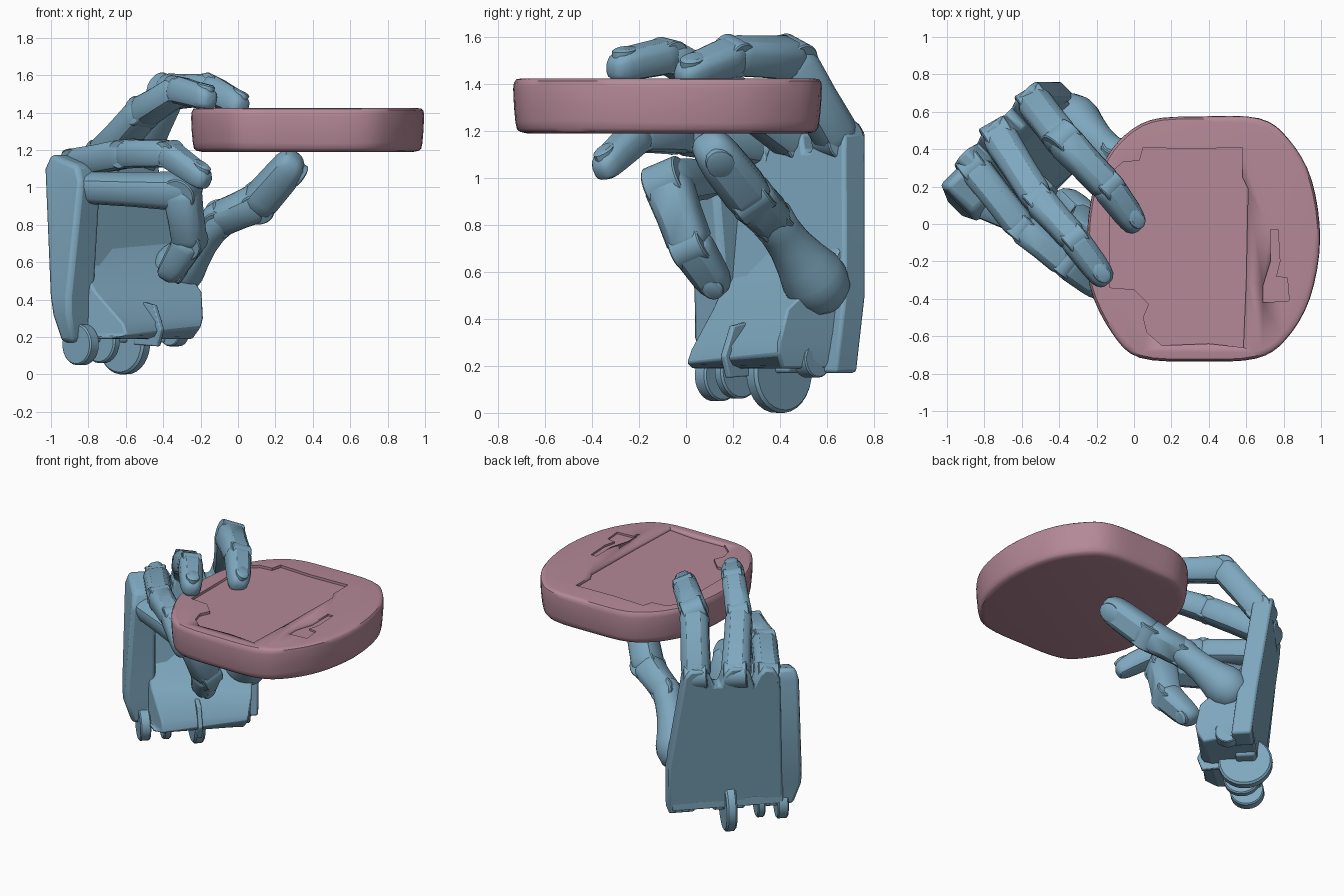
import bpy, bmesh, math
from mathutils import Vector

if "Cube" in bpy.data.objects:
    bpy.data.objects.remove(bpy.data.objects["Cube"])

def material(name, rgb):
    m = bpy.data.materials.new(name)
    m.diffuse_color = (*rgb, 1)
    m.use_nodes = True
    m.node_tree.nodes["Principled BSDF"].inputs["Base Color"].default_value = m.diffuse_color
    return m

BLUE = material("hand_blue", (0.21, 0.39, 0.52))
PINK = material("slab_pink", (0.46, 0.25, 0.31))
R2 = math.sqrt(0.5)
Z = Vector((0, 0, 1))
U = Vector((R2, R2, 0))      # across the palm, little finger to index
V = Vector((R2, -R2, 0))     # out of the palm

def P(u, v, z):
    return U * u + V * v + Z * z

def loft(name, rings, mat=BLUE, bevel=0, angle=32):
    """Skin a list of equal-length rings and cap both ends."""
    bm = bmesh.new()
    vs = [[bm.verts.new(p) for p in r] for r in rings]
    n = len(vs[0])
    for a, b in zip(vs, vs[1:]):
        for i in range(n):
            bm.faces.new((a[i], a[(i + 1) % n], b[(i + 1) % n], b[i]))
    bm.faces.new(vs[0][::-1])
    bm.faces.new(vs[-1])
    bmesh.ops.recalc_face_normals(bm, faces=bm.faces)
    me = bpy.data.meshes.new(name)
    bm.to_mesh(me)
    bm.free()
    ob = bpy.data.objects.new(name, me)
    bpy.context.collection.objects.link(ob)
    me.materials.append(mat)
    if bevel:
        b = ob.modifiers.new("bevel", 'BEVEL')
        b.width, b.segments, b.limit_method = bevel, 2, 'ANGLE'
    bpy.ops.object.select_all(action='DESELECT')
    ob.select_set(True)
    bpy.context.view_layer.objects.active = ob
    bpy.ops.object.shade_smooth_by_angle(angle=math.radians(angle))
    return ob

def section(c, s, n, w, h):
    """Chamfered rectangular finger section, rounded on the corners."""
    k = [(.5, -.24), (.5, .2), (.42, .38), (.25, .5), (-.25, .5), (-.42, .38),
         (-.5, .2), (-.5, -.24), (-.4, -.42), (-.22, -.5), (.22, -.5), (.4, -.42)]
    return [c + s * (x * w) + n * (y * h) for x, y in k]

def disc(name, c, axis, r, length, seg=28):
    axis = axis.normalized()
    a = axis.orthogonal().normalized()
    b = axis.cross(a)
    ring = lambda o, q: [c + axis * o + (a * math.cos(t) + b * math.sin(t)) * q
                         for t in (2 * math.pi * i / seg for i in range(seg))]
    h = length / 2
    return loft(name, [ring(-h, r * .93), ring(-h + r * .07, r), ring(h - r * .07, r), ring(h, r * .93)])

def link(name, a, b, s, n, w0, w1, tip=False):
    d = b - a
    if tip:
        prof = [(-.12, .72, -.03), (0, .95, 0), (.12, 1, 0), (.6, 1, 0), (.78, .95, -.02),
                (.9, .83, -.04), (.97, .62, -.07), (1, .35, -.09)]
    else:
        prof = [(-.1, .7, 0), (-.02, .86, 0), (.08, 1, 0), (.5, .97, 0), (.9, 1, 0), (1.02, .86, 0), (1.1, .68, 0)]
    rings = []
    for t, k, drop in prof:
        w = (w0 + (w1 - w0) * max(0, min(1, t))) * k
        rings.append(section(a + d * t + n * (drop * w0), s, n, w, w * .95))
    loft(name, rings)
    if tip:   # finger nail
        c = a + d * .74 + n * (w1 * .43)
        e = d.normalized()
        pts = lambda q, o: [c + n * o + s * (math.cos(t) * w1 * .33 * q) + e * (math.sin(t) * d.length * .2 * q)
                            for t in (i * math.pi / 8 for i in range(16))]
        loft(name + "_nail", [pts(1, -.02), pts(1, .006), pts(.75, .014)])

def finger(name, pts, widths, first=0):
    p = [Vector(q) for q in pts]
    d1, d2 = (p[2] - p[1]).normalized(), (p[3] - p[2]).normalized()
    axis = d1.cross(d2).normalized()
    for i in range(first, 3):
        d = (p[i + 1] - p[i]).normalized()
        s = (axis - d * axis.dot(d)).normalized()
        n = s.cross(d)
        if n.dot(d1 - d2) < 0:
            n = -n
        w = widths[i]
        link(f"{name}_link_{i + 1}", p[i], p[i + 1], s, n, w, widths[i + 1], tip=(i == 2))
        disc(f"{name}_joint_{i + 1}", p[i], s, w * .47, w * .8)

# Four fingers: base, middle joint, end joint, tip
finger("index", [P(.08, -.83, 1.17), (-.38, .45, 1.51), (-.14, .20, 1.52), (.03, -.03, 1.43)], [.19, .185, .165, .135])
finger("middle", [P(-.18, -.84, 1.16), (-.51, .13, 1.40), (-.32, -.08, 1.52), (-.14, -.32, 1.47)], [.19, .17, .155, .135])
finger("ring", [P(-.39, -.82, 1.13), (-.60, -.02, 1.18), (-.37, -.21, 1.18), (-.16, -.37, 1.03)], [.17, .165, .15, .125])
finger("little", [P(-.50, -.68, 1.0), (-.30, -.08, .98), (-.26, .02, .71), (-.38, .15, .51)], [.16, .2, .18, .14])

# Thumb: flared ball base, then two jointed links
thumb = [(-.33, .56, .55), (-.10, .36, .83), (.11, .27, .92), (.32, .08, 1.16)]
finger("thumb", thumb, [.2, .18, .2, .18], first=1)
a, b = Vector(thumb[0]), Vector(thumb[1])
d = (b - a).normalized()
s = d.cross(Z).normalized()
n = s.cross(d)
prof = [(-.13, .03), (-.11, .08), (-.07, .12), (0, .14), (.06, .137), (.14, .115), (.24, .095), (.33, .09), (.41, .097), (.47, .08), (.49, .03)]
loft("thumb_base", [[a + d * t + (s * math.cos(i * math.pi / 12) + n * math.sin(i * math.pi / 12)) * r
                     for i in range(24)] for t, r in prof])

# Back plate of the palm, leaning back, with scalloped knuckle edge
top = [(.18, 1.10), (.17, 1.19), (.13, 1.235), (.05, 1.235), (0, 1.19), (-.03, 1.11), (-.07, 1.11),
       (-.09, 1.19), (-.14, 1.235), (-.22, 1.235), (-.26, 1.19), (-.29, 1.10), (-.32, 1.17), (-.36, 1.21), (-.42, 1.2), (-.46, 1.13)]
plate = [(.25, .17), (.26, .5)] + top + [(-.5, .17), (-.38, .17), (-.37, .24), (-.26, .24), (-.25, .17),
                                         (-.04, .17), (-.03, .23), (.07, .23), (.08, .17)]
lean = lambda z: -.785 - .13 * (z - .2)
loft("palm_plate", [[P(u, lean(z) + v, z) for u, z in plate] for v in (0, .13)], bevel=.015)

# Metacarpal of the little finger, thicker and turned inwards
def quad(z, u0, u1, v0, v1, dz=0):
    return [P(u0, v0, z), P(u1, v0, z), P(u1, v1, z - dz), P(u0, v1, z - dz)]
loft("little_metacarpal", [quad(.17, -.57, -.44, -.77, -.68), quad(.32, -.62, -.42, -.79, -.66),
                           quad(.42, -.62, -.42, -.81, -.66), quad(1.1, -.59, -.43, -.88, -.60, .08),
                           quad(1.18, -.57, -.45, -.85, -.65, .06)], bevel=.025)

# Heel of the palm: wedge tapering up into the plate
heel = [(.19, .19, -.47, -.50, .12, -.46), (.21, .25, -.42, -.42, .14, -.42), (.27, .30, -.42, -.45, .15, -.41),
        (.44, .44, -.46, -.62, .17, -.44), (.58, .60, -.47, -.72, .21, -.64), (.72, .75, -.48, -.76, .2, -.76)]
loft("palm_heel", [[P(-.5, -.79, z), P(.23, -.79, z1), P(u1, v1, z1), P(u0, v0, z)]
                   for z, z1, u0, v0, u1, v1 in heel], bevel=.02)
loft("palm_fin", [[P(u, -.6, .16), P(u, -.425, .15), P(u, -.395, .24), P(u, -.45, .37), P(u, -.6, .4)]
                  for u in (-.19, -.16)], bevel=.006)

# Wrist hinge discs
for i, (u, v, z, r, t) in enumerate([(-.15, -.71, .175, .175, .07), (-.5, -.69, .16, .11, .07),
                                    (-.36, -.67, .18, .12, .05), (.14, -.62, .23, .08, .08)]):
    disc(f"wrist_hinge_{i + 1}", P(u, v, z), U, r, t)

# Held slab: soft lumpy outline with rounded edges
outline = [(-.235, .1), (-.19, .27), (-.085, .44), (.085, .555), (.35, .575), (.67, .565), (.83, .45), (.95, .235),
           (.995, -.085), (.94, -.4), (.81, -.62), (.65, -.72), (.35, -.735), (.03, -.715), (-.12, -.58), (-.235, -.34), (-.25, -.085)]
pts = []
N = len(outline)
for i in range(N):
    p0, p1, p2, p3 = (Vector(outline[(i + k) % N]) for k in (-1, 0, 1, 2))
    for t in (0, .25, .5, .75):
        pts.append(.5 * (2 * p1 + (p2 - p0) * t + (2 * p0 - 5 * p1 + 4 * p2 - p3) * t * t + (3 * p1 - p0 - 3 * p2 + p3) * t ** 3))
mid = Vector((.38, -.08))
rings = []
for k, z, lump in [(.91, 1.19, 0), (.955, 1.196, 0), (.975, 1.21, .5), (.985, 1.24, 1), (.995, 1.31, 1),
                   (1, 1.385, 1), (.995, 1.408, .5), (.98, 1.42, 0), (.95, 1.423, 0)]:
    rings.append([(*(mid + (p - mid) * k), z + .006 * lump * math.sin(i * .37) + .005 * (p.x - .4) * (z > 1.3) )
                  if lump else (*(mid + (p - mid) * k), z) for i, p in enumerate(pts)])
slab = loft("slab", rings, PINK, angle=40)

def carve(name, poly, z):
    c = loft(name, [[(x, y, h) for x, y in poly] for h in (z, 1.6)], PINK)
    m = slab.modifiers.new(name, 'BOOLEAN')
    m.operation, m.object, m.solver = 'DIFFERENCE', c, 'EXACT'
    bpy.context.view_layer.objects.active = slab
    bpy.ops.object.modifier_apply(modifier=name)
    bpy.data.objects.remove(c)

# Shallow tray and a small worn groove in the slab's top
carve("tray_cutter", [(-.13, .27), (-.06, .33), (.03, .34), (.05, .41), (.3, .4), (.58, .41), (.58, .25), (.61, .19), (.6, -.3),
                      (.585, -.66), (.4, -.64), (.15, -.65), (.07, -.58), (.05, -.5), (.08, -.43), (0, -.35), (-.13, -.34)], 1.405)
carve("groove_cutter", [(.73, -.03), (.77, -.03), (.78, -.2), (.76, -.28), (.82, -.29), (.83, -.41), (.69, -.42), (.69, -.33), (.73, -.2)], 1.41)
